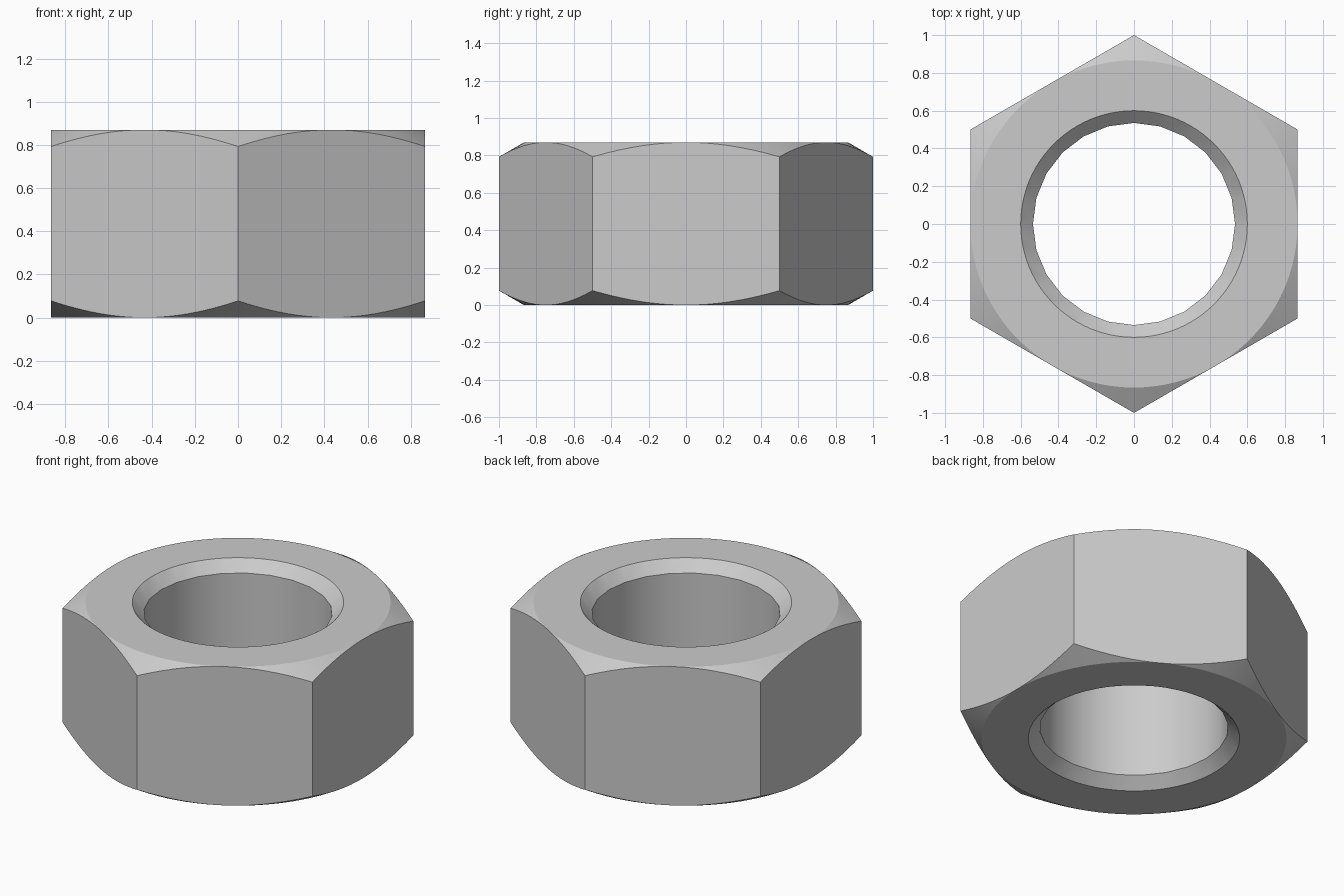
import bpy, bmesh, math

cube = bpy.data.objects.get("Cube")
if cube:
    bpy.data.objects.remove(cube, do_unlink=True)

HEIGHT = 0.87
FLAT = math.cos(math.radians(30))   # distance from centre to each flat
BORE, RIM = 0.535, 0.6              # hole radius and its countersunk mouth
COLUMNS, STEP = 96, 4               # fine outline; the bore uses every 4th column

steel = bpy.data.materials.new("steel_grey")
steel.use_nodes = True
colour = (0.6, 0.6, 0.6, 1)
steel.diffuse_color = colour
steel.node_tree.nodes["Principled BSDF"].inputs["Base Color"].default_value = colour

bm = bmesh.new()


def ring(radius, z, step=1):
    """Ring of vertices; radius and z are functions of the angle."""
    verts = []
    for i in range(0, COLUMNS, step):
        a = math.tau * i / COLUMNS
        r = radius(a)
        verts.append(bm.verts.new((r * math.cos(a), r * math.sin(a), z(a))))
    return verts


def bridge(a, b):
    """Quads between two rings of equal count."""
    n = len(a)
    for i in range(n):
        j = (i + 1) % n
        bm.faces.new((a[i], a[j], b[j], b[i]))


def hex_radius(a):
    """Hexagon outline with flats facing left and right."""
    offset = (a + math.pi / 6) % (math.pi / 3) - math.pi / 6
    return FLAT / math.cos(offset)


def chamfer_drop(a):
    return (hex_radius(a) - FLAT) * math.tan(math.radians(30))


def end_face(sign):
    """Bearing face, conical corner chamfer and countersink of one end."""
    def level(depth):
        return lambda a: HEIGHT / 2 + sign * (HEIGHT / 2 - depth(a))

    outer = ring(hex_radius, level(chamfer_drop))
    face_edge = ring(lambda a: FLAT, level(lambda a: 0))
    rim = ring(lambda a: RIM, level(lambda a: 0))
    bore = ring(lambda a: BORE, level(lambda a: RIM - BORE), STEP)
    bridge(outer, face_edge)
    bridge(face_edge, rim)
    for k in range(len(bore)):
        arc = [rim[(k * STEP + i) % COLUMNS] for i in range(STEP + 1)]
        bm.faces.new(arc + [bore[(k + 1) % len(bore)], bore[k]])
    return outer, bore


top_outer, top_bore = end_face(1)
bottom_outer, bottom_bore = end_face(-1)

# Six flats and the bore wall
bridge(bottom_outer, top_outer)
bridge(top_bore, bottom_bore)

# Close the chamfer where it meets the middle of each flat
bmesh.ops.remove_doubles(bm, verts=bm.verts[:], dist=0.0002)
bmesh.ops.recalc_face_normals(bm, faces=bm.faces[:])
for face in bm.faces:
    face.smooth = True

mesh = bpy.data.meshes.new("hex_nut")
bm.to_mesh(mesh)
bm.free()
mesh.materials.append(steel)
mesh.set_sharp_from_angle(angle=math.radians(25))
nut = bpy.data.objects.new("hex_nut", mesh)
bpy.context.collection.objects.link(nut)
